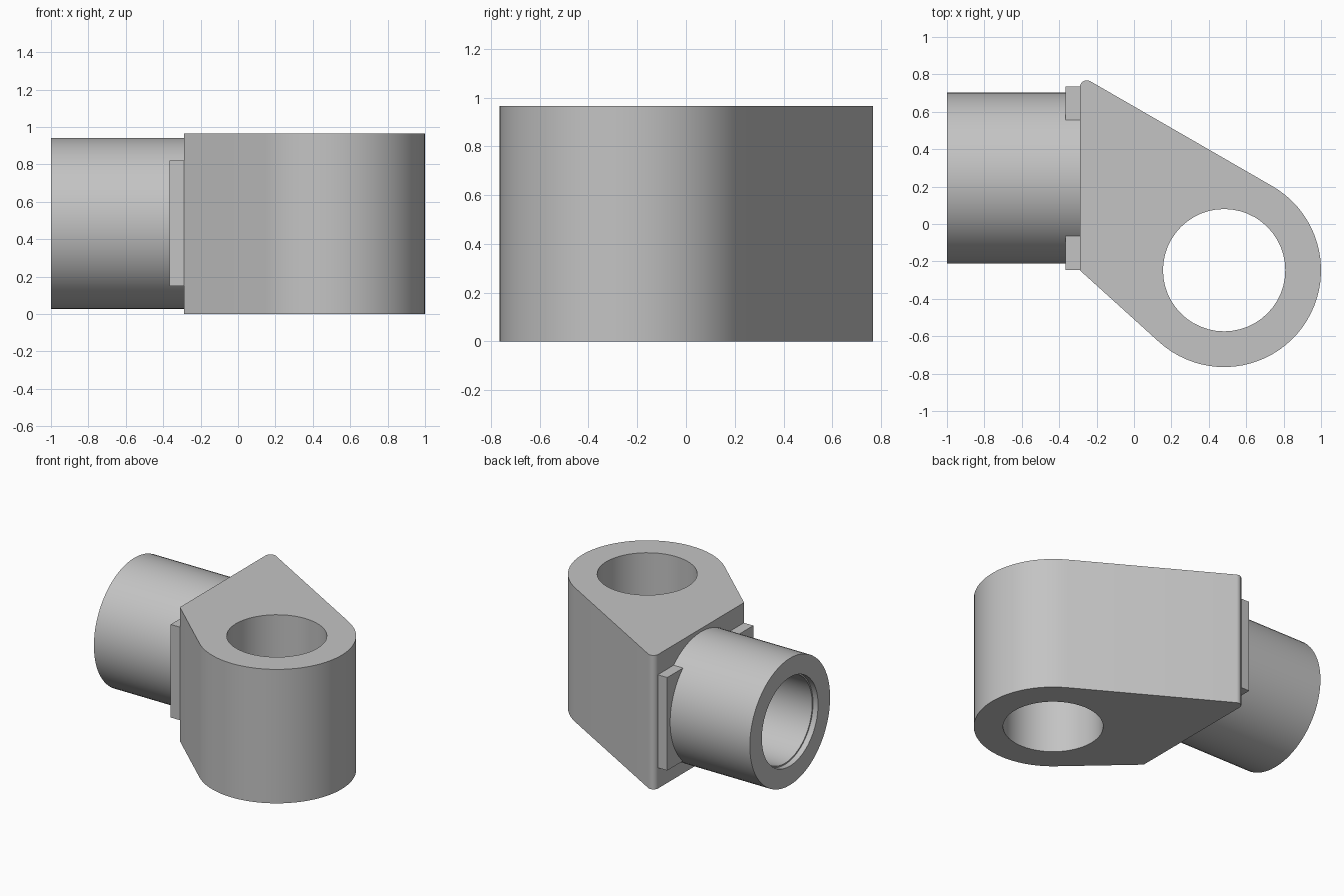
import bpy, bmesh
from math import cos, sin, pi, radians
from mathutils import Matrix, Vector

cube = bpy.data.objects.get("Cube")
if cube:
    bpy.data.objects.remove(cube, do_unlink=True)

grey = bpy.data.materials.new("plain grey")
grey.use_nodes = True
color = (0.55, 0.55, 0.55, 1)
grey.diffuse_color = color
grey.node_tree.nodes["Principled BSDF"].inputs["Base Color"].default_value = color

HEIGHT = 0.965
FACE_X = -0.29              # flat face carrying the tube
EYE = (0.482, -0.247)       # centre of the vertical hole
TUBE_Y, TUBE_Z = 0.245, 0.485


def finish(name, bm):
    bmesh.ops.recalc_face_normals(bm, faces=bm.faces[:])
    mesh = bpy.data.meshes.new(name)
    bm.to_mesh(mesh)
    bm.free()
    mesh.materials.append(grey)
    obj = bpy.data.objects.new(name, mesh)
    bpy.context.collection.objects.link(obj)
    bpy.ops.object.select_all(action='DESELECT')
    obj.select_set(True)
    bpy.context.view_layer.objects.active = obj
    bpy.ops.object.shade_smooth_by_angle(angle=radians(30))
    return obj


def arc(center, radius, start, end, steps):
    angles = [radians(start + (end - start) * i / steps) for i in range(steps + 1)]
    return [(center[0] + radius * cos(a), center[1] + radius * sin(a)) for a in angles]


def add_loop(bm, points):
    verts = [bm.verts.new((x, y, 0)) for x, y in points]
    return [bm.edges.new((v, verts[(i + 1) % len(verts)])) for i, v in enumerate(verts)]


# Eye block: rounded arm with a vertical through hole
outline = [(FACE_X, EYE[1])]
outline += arc(EYE, 0.518, -132.2, 60, 40)
outline += arc((FACE_X + 0.038, 0.73), 0.038, 60, 180, 10)
bm = bmesh.new()
edges = add_loop(bm, outline) + add_loop(bm, arc(EYE, 0.327, 0, 360, 48)[:-1])
bmesh.ops.triangle_fill(bm, edges=edges, use_beauty=True)
result = bmesh.ops.extrude_face_region(bm, geom=bm.faces[:], use_keep_orig=True)
top = [g for g in result["geom"] if isinstance(g, bmesh.types.BMVert)]
bmesh.ops.translate(bm, verts=top, vec=(0, 0, HEIGHT))
finish("eye_block", bm)

# Tube: lathed wall with a shallow step just inside its mouth
profile = [(FACE_X, 0.457), (-1, 0.457), (-1, 0.32), (-0.96, 0.32), (-0.96, 0.31), (FACE_X, 0.31)]
bm = bmesh.new()
sides = 64
rings = []
for i in range(sides):
    a = 2 * pi * i / sides
    rings.append([bm.verts.new((x, TUBE_Y + r * cos(a), TUBE_Z + r * sin(a))) for x, r in profile])
for i in range(sides):
    here, there = rings[i], rings[(i + 1) % sides]
    for j in range(len(profile)):
        k = (j + 1) % len(profile)
        bm.faces.new((here[j], here[k], there[k], there[j]))
finish("tube", bm)

# Mounting plate: two halves either side of the bore, showing as tabs beside the tube
for name, side in (("left_tab", 1), ("right_tab", -1)):
    bm = bmesh.new()
    size = Matrix.Diagonal(Vector((0.075, 0.19, 0.67, 1)))
    place = Matrix.Translation((FACE_X - 0.0375, TUBE_Y + side * 0.395, TUBE_Z))
    # The inner edge stays buried in the tube wall
    bmesh.ops.create_cube(bm, size=1, matrix=place @ size)
    finish(name, bm)
